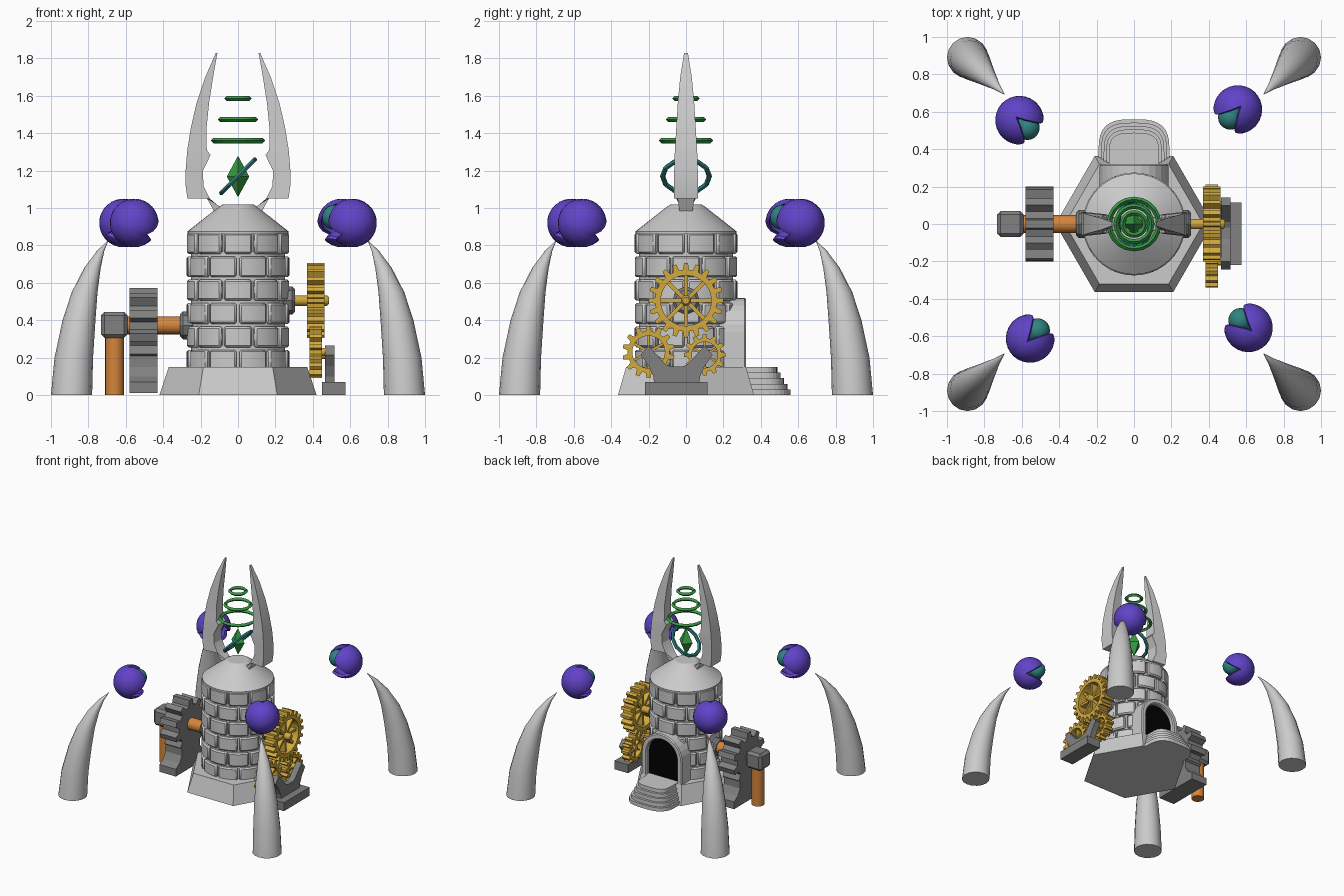
import bpy, bmesh, math
from math import sin, cos, pi, radians
from mathutils import Matrix, Vector

if "Cube" in bpy.data.objects:
    bpy.data.objects.remove(bpy.data.objects["Cube"])


def mat(name, r, g, b):
    m = bpy.data.materials.new(name)
    m.diffuse_color = tuple(c ** 2.2 for c in (r, g, b)) + (1,)
    m.use_nodes = True
    m.node_tree.nodes["Principled BSDF"].inputs["Base Color"].default_value = m.diffuse_color
    return m


STONE = mat("light stone", .79, .79, .79)
IRON = mat("dark grey iron", .5, .5, .5)
GOLD = mat("gold", .82, .66, .25)
WOOD = mat("orange wood", .83, .52, .24)
PURPLE = mat("purple", .38, .27, .78)
GREEN = mat("green", .22, .6, .26)
TEAL = mat("teal", .2, .51, .5)
BLACK = mat("black", .03, .03, .03)


def finish(name, bm, m, smooth=0, bevel=0):
    bmesh.ops.recalc_face_normals(bm, faces=bm.faces)
    me = bpy.data.meshes.new(name)
    bm.to_mesh(me)
    bm.free()
    me.materials.append(m)
    if smooth:
        me.polygons.foreach_set("use_smooth", [True] * len(me.polygons))
        me.set_sharp_from_angle(angle=radians(smooth))
    ob = bpy.data.objects.new(name, me)
    bpy.context.collection.objects.link(ob)
    if bevel:
        mod = ob.modifiers.new("bevel", 'BEVEL')
        mod.width, mod.segments = bevel, 1
    return ob


def loft(bm, rings, caps=True):
    """Skin a list of equal-length closed point rings."""
    vs = [[bm.verts.new(p) for p in r] for r in rings]
    n = len(vs[0])
    for a, b in zip(vs, vs[1:]):
        for i in range(n):
            bm.faces.new((a[i], a[(i + 1) % n], b[(i + 1) % n], b[i]))
    if caps:
        bm.faces.new(vs[0])
        bm.faces.new(vs[-1])


def put(axis, t, u, v):
    return {'x': (t, u, v), 'y': (u, t, v), 'z': (u, v, t)}[axis]


def prism(name, pts, axis, a, b, m, bevel=0):
    bm = bmesh.new()
    loft(bm, [[put(axis, t, *p) for p in pts] for t in (a, b)])
    return finish(name, bm, m, 0, bevel)


def circle(r, n, cu=0, cv=0, off=0):
    return [(cu + r * cos(off + 2 * pi * i / n), cv + r * sin(off + 2 * pi * i / n)) for i in range(n)]


def lathe(name, axis, c, prof, m, n=24, smooth=40):
    """Round part: prof is (position along axis, radius)."""
    bm = bmesh.new()
    loft(bm, [[put(axis, t, *p) for p in circle(r, n, *c)] for t, r in prof])
    return finish(name, bm, m, smooth)


def rect(u0, u1, v0, v1):
    return [(u0, v0), (u1, v0), (u1, v1), (u0, v1)]


def gear(name, x0, x1, y, z, r, root, hole, teeth, spokes, m):
    out, inn = [], []
    for i in range(teeth):
        for f, q in ((-.3, root), (-.17, r), (.17, r), (.3, root)):
            a = 2 * pi * (i + f) / teeth + pi / 2
            out.append((y + q * cos(a), z + q * sin(a)))
            inn.append((y + hole * cos(a), z + hole * sin(a)))
    bm = bmesh.new()
    ring = lambda x, pts: [(x, *p) for p in pts]
    loft(bm, [ring(x0, inn), ring(x0, out), ring(x1, out), ring(x1, inn), ring(x0, inn)], False)
    bmesh.ops.remove_doubles(bm, verts=bm.verts, dist=1e-5)
    xm, w = (x0 + x1) / 2, (x1 - x0) * .5
    for i in range(spokes):
        M = (Matrix.Translation((xm, y, z)) @ Matrix.Rotation(2 * pi * i / spokes, 4, 'X')
             @ Matrix.Translation((0, 0, hole / 2 + .005)) @ Matrix.Diagonal((w, r * .1, hole + .01, 1)))
        bmesh.ops.create_cube(bm, size=1, matrix=M)
    finish(name, bm, m)


# hexagonal plinth
bm = bmesh.new()
loft(bm, [[(*p, z) for p in circle(r, 6)] for z, r in ((0, .42), (.15, .37))])
finish("plinth", bm, STONE)

# tower core, staggered bricks and cone roof
lathe("tower_core", 'z', (0, 0), [(.14, .25), (.87, .25)], STONE, 40)
bm = bmesh.new()
for row in range(6):
    z0 = .13 + .125 * row
    for k in range(10):
        mid = radians(-90 + 36 * k + 18 * (row % 2 == 0))
        angs = [mid + radians(16.3) * t / 2 for t in range(-2, 3)]
        sec = [(.275 * cos(a), .275 * sin(a)) for a in angs] + [(.235 * cos(a), .235 * sin(a)) for a in reversed(angs)]
        loft(bm, [[(*p, z) for p in sec] for z in (z0, z0 + .112)])
finish("tower_bricks", bm, STONE, 30, .01)
lathe("roof", 'z', (0, 0), [(.86, .27), (.875, .27), (1.005, .105), (1.02, .08)], STONE, 40, 30)

# crown prongs: outer point, inner point, half thickness
PRONG = [(.11, .95, .06, .98, .03), (.165, 1.05, .115, 1.02, .045), (.27, 1.05, .15, 1.05, .065),
         (.28, 1.12, .185, 1.12, .065), (.28, 1.2, .187, 1.2, .063), (.272, 1.3, .147, 1.283, .06),
         (.268, 1.33, .167, 1.31, .058), (.252, 1.43, .168, 1.43, .052), (.222, 1.56, .155, 1.56, .044),
         (.175, 1.7, .133, 1.7, .031), (.118, 1.83, .11, 1.83, .01)]
for s, side in ((-1, "left"), (1, "right")):
    bm = bmesh.new()
    loft(bm, [[(s * ox, -h, oz), (s * ox, h, oz), (s * ix, h * .8, iz), (s * ix, -h * .8, iz)]
              for ox, oz, ix, iz, h in PRONG])
    finish(side + "_prong", bm, STONE, 25)


# floating crystal and rings
def torus(name, R, r, n, k, m, M, smooth=0):
    bm = bmesh.new()
    loft(bm, [[M @ Vector(((R + r * cos(b)) * cos(a), (R + r * cos(b)) * sin(a), r * sin(b)))
               for b in (2 * pi * j / k for j in range(k))]
              for a in (2 * pi * i / n for i in range(n + 1))], False)
    bmesh.ops.remove_doubles(bm, verts=bm.verts, dist=1e-5)
    finish(name, bm, m, smooth)


lathe("crystal", 'z', (0, 0), [(1.06, .001), (1.168, .06), (1.277, .001)], GREEN, 4, 0)
torus("tilted_ring", .125, .014, 12, 6, TEAL, Matrix.Translation((0, 0, 1.17)) @ Matrix.Rotation(radians(-45), 4, 'Y'))
for i, (z, R) in enumerate(((1.36, .132), (1.473, .095), (1.585, .06))):
    torus("halo_ring_%d" % i, R, .014, 20, 4, GREEN, Matrix.Translation((0, 0, z)))


# rear doorway arch, dark opening and rounded steps
def arch(w, z0, zs):
    return [(w, z0)] + [(w * cos(pi * i / 14), zs + w * sin(pi * i / 14)) for i in range(15)] + [(-w, z0)]


prism("door_arch", arch(.185, .0, .335) + arch(.14, .0, .335)[::-1], 'y', .17, .32, STONE, .008)
prism("door_opening", arch(.15, .14, .335), 'y', .2, .283, BLACK)
for i in range(5):
    w, d = .19 - .014 * i, .18 - .018 * i
    pts = [(w, .26)] + [(w * (1 if t > 0 else -1) * abs(t) ** .65, .38 + d * sin(pi * j / 16) ** .65 if 0 < j < 16 else .38)
                        for j in range(17) for t in [cos(pi * j / 16)]] + [(-w, .26)]
    prism("step_%d" % i, pts, 'z', 0, .03 * (i + 1), STONE)

# right side clockwork: hub, axle, three gears and bracket
lathe("right_hub", 'x', (0, .505), [(.24, .075), (.29, .075), (.305, .06)], IRON, 8, 0)
lathe("main_axle", 'x', (0, .505), [(.28, .028), (.475, .028), (.487, .018)], GOLD, 16)
gear("main_gear", .368, .462, 0, .505, .2, .165, .135, 20, 8, GOLD)
for n, y, z, r, t, sp in (("front_gear", -.2, .23, .14, 14, 6), ("rear_gear", .1, .215, .112, 12, 6)):
    gear(n, .382, .448, y, z, r, r * .8, r * .62, t, sp, GOLD)
    lathe(n + "_axle", 'x', (y, z), [(.385, .022), (.475, .022)], GOLD, 12)
prism("bracket_foot", rect(.45, .575, -.22, .115), 'z', 0, .07, IRON)
half = [(.03, .152), (.06, .165), (.15, .265), (.192, .215), (.15, .155), (.125, .1), (.12, .06)]
prism("bracket_arms", [(-.05 + u, v) for u, v in half] + [(-.05 - u, v) for u, v in half[::-1]], 'x', .465, .515, IRON)

# left side drive: hub, shaft, heavy cog with cradle, post and bearing
lathe("left_hub", 'x', (0, .373), [(-.31, .06), (-.295, .075), (-.24, .075)], IRON, 8, 0)
lathe("drive_shaft", 'x', (0, .373), [(-.65, .048), (-.26, .048)], WOOD, 20)
gear("heavy_cog", -.58, -.43, 0, .37, .203, .155, .04, 10, 0, IRON)
cradle = [(.2, .01), (.2, .07), (.15, .1), (.12, .15), (.12, .25)]
prism("cog_cradle", cradle + [(-u, v) for u, v in cradle[::-1]], 'x', -.58, -.43, IRON)
lathe("bearing_post", 'z', (-.66, 0), [(0, .05), (.33, .05)], WOOD, 20)
prism("bearing_block", rect(-.733, -.59, -.07, .07), 'z', .305, .445, IRON, .02)

# four corner horns, each with a clawed orb
HORN = [(0, .89, .11), (.2, .878, .103), (.4, .85, .088), (.55, .82, .069),
        (.68, .778, .044), (.77, .735, .02), (.825, .695, .002)]
for q in range(4):
    R = Matrix.Rotation(q * pi / 2, 4, 'Z')
    bm = bmesh.new()
    loft(bm, [[R @ Vector((*p, z)) for p in circle(r, 16, d, d)] for z, d, r in HORN])
    finish("horn_%d" % q, bm, STONE, 40)

    c, ball = Vector((.555, .612, .92)), Vector((.515, .57, .95))
    out = Vector((c.x, c.y, 0)).normalized()
    side, up = out.cross(Vector((0, 0, 1))), Vector((0, 0, 1))
    # claw shell with three petals closing toward the tower
    NU, NV = 36, 10

    def shell(rad, shift, k, order):
        rings = []
        for j in order:
            ring = []
            for i in range(NU):
                f = 2 * pi * i / NU
                petal = abs(cos(1.5 * (f + pi / 2))) ** .8
                th = radians(78 + 62 * petal) * max(j, .05) / NV
                d = out * cos(th) + (side * cos(f) + up * sin(f)) * sin(th)
                ring.append(R @ (c + d * rad - out * shift))
            rings.append(ring)
        return rings

    bm = bmesh.new()
    loft(bm, shell(.13, 0, 1, range(NV + 1)) + shell(.105, .008, 1, range(NV, -1, -1)))
    finish("claw_shell_%d" % q, bm, PURPLE, 40)
    bm = bmesh.new()
    bmesh.ops.create_uvsphere(bm, u_segments=20, v_segments=12, radius=.066, matrix=R @ Matrix.Translation(ball))
    finish("orb_%d" % q, bm, TEAL, 60)
